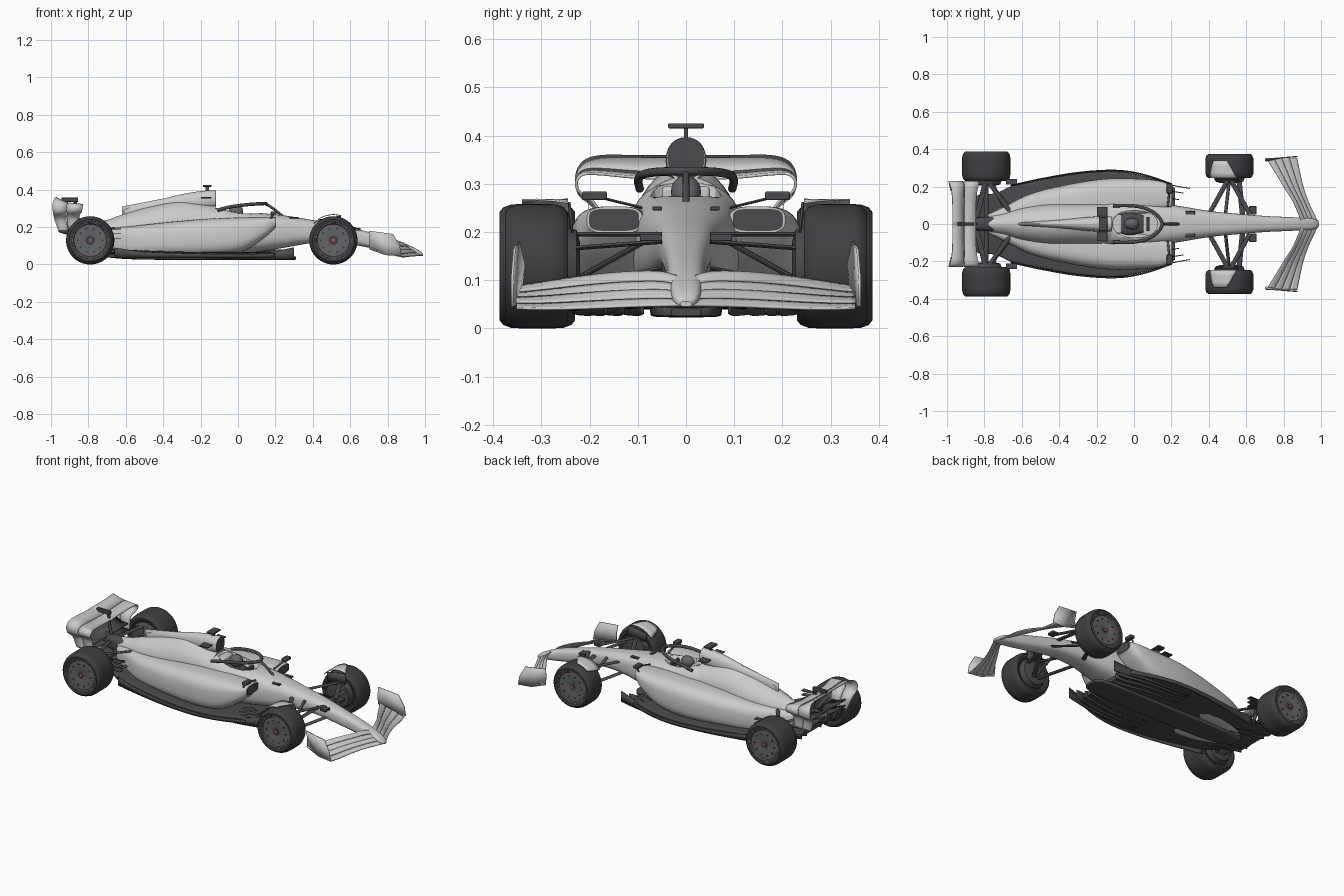
import bpy, bmesh, math
from mathutils import Vector

if "Cube" in bpy.data.objects:
    bpy.data.objects.remove(bpy.data.objects["Cube"])


def material(name, c):
    m = bpy.data.materials.new(name)
    m.diffuse_color = (*c, 1)
    m.use_nodes = True
    m.node_tree.nodes["Principled BSDF"].inputs["Base Color"].default_value = m.diffuse_color
    return m


DARK = material("carbon", (.07, .07, .075))
TYRE = material("rubber", (.05, .05, .055))
RIM = material("rim", (.13, .13, .14))
NUT = material("nut", (.3, .1, .12))


def make(name, verts, faces, mat=None, mirror=False, thick=0, angle=40):
    me = bpy.data.meshes.new(name)
    me.from_pydata([tuple(v) for v in verts], [], faces)
    bm = bmesh.new()
    bm.from_mesh(me)
    bmesh.ops.recalc_face_normals(bm, faces=bm.faces)
    bm.to_mesh(me)
    bm.free()
    ob = bpy.data.objects.new(name, me)
    bpy.context.collection.objects.link(ob)
    if mat:
        me.materials.append(mat)
    bpy.ops.object.select_all(action='DESELECT')
    bpy.context.view_layer.objects.active = ob
    ob.select_set(True)
    bpy.ops.object.shade_smooth_by_angle(angle=math.radians(angle))
    if thick:
        s = ob.modifiers.new("thickness", 'SOLIDIFY')
        s.thickness, s.offset = thick, 0
    if mirror:
        m = ob.modifiers.new("mirror", 'MIRROR')
        m.use_axis = (False, True, False)
    return ob


def smooth(pts, n):
    """Catmull-Rom resampling of tuples."""
    out = []
    for i in range(len(pts) - 1):
        q = [Vector(pts[min(max(i + j, 0), len(pts) - 1)]) for j in (-1, 0, 1, 2)]
        for k in range(n):
            t = k / n
            out.append(.5 * (2 * q[1] + (q[2] - q[0]) * t + (2 * q[0] - 5 * q[1] + 4 * q[2] - q[3]) * t * t
                             + (3 * q[1] - q[0] - 3 * q[2] + q[3]) * t ** 3))
    return out + [Vector(pts[-1])]


def skin(rings, caps=True):
    n = len(rings[0])
    faces = [(a * n + i, a * n + (i + 1) % n, (a + 1) * n + (i + 1) % n, (a + 1) * n + i)
             for a in range(len(rings) - 1) for i in range(n)]
    if caps:
        faces += [tuple(range(n)), tuple(range((len(rings) - 1) * n, len(rings) * n))]
    return [p for r in rings for p in r], faces


def loft(name, stations, e=2.5, mat=None, mirror=False, n=36, steps=5):
    """Superellipse sections: x, centre y, centre z, half width, half height."""
    rings = []
    for x, cy, cz, w, h in smooth(stations, steps):
        ring = []
        for i in range(n):
            a = 2 * math.pi * i / n
            c, s = math.cos(a), math.sin(a)
            ring.append((x, cy + w * math.copysign(abs(c) ** (2 / e), c), cz + h * math.copysign(abs(s) ** (2 / e), s)))
        rings.append(ring)
    return make(name, *skin(rings), mat, mirror)


def grid(name, rows, mat=None, mirror=False, thick=.005):
    m = len(rows[0])
    faces = [(a * m + i, a * m + i + 1, (a + 1) * m + i + 1, (a + 1) * m + i)
             for a in range(len(rows) - 1) for i in range(m - 1)]
    return make(name, [p for r in rows for p in r], faces, mat, mirror, thick)


def lathe(name, profile, cx, cz, mat, n=56):
    """Profile of (radius, y) revolved about the axle, both sides."""
    rings = [[(cx + r * math.cos(2 * math.pi * i / n), y, cz + r * math.sin(2 * math.pi * i / n)) for i in range(n)]
             for r, y in profile]
    return make(name, *skin(rings), mat, True, 0, 35)


def arm(name, p, q, wx=.014, wz=.005, mirror=True):
    rings = [[(c[0] + wx * math.cos(i * math.pi / 5), c[1], c[2] + wz * math.sin(i * math.pi / 5)) for i in range(10)]
             for c in (p, q)]
    make(name, *skin(rings), DARK, mirror)


def box(name, c, s, mat=DARK, mirror=False):
    v = [(c[0] + i * s[0] / 2, c[1] + j * s[1] / 2, c[2] + k * s[2] / 2)
         for i, j in ((-1, -1), (1, -1), (1, 1), (-1, 1)) for k in (-1, 1)]
    ob = make(name, *skin([v[0::2], v[1::2]]), mat, mirror)
    b = ob.modifiers.new("bevel", 'BEVEL')
    b.width, b.segments = min(s) * .2, 2
    return ob


def tube(name, pts, r, mat=DARK):
    rings, path = [], smooth(pts, 6)
    for i, p in enumerate(path):
        d = (path[min(i + 1, len(path) - 1)] - path[max(i - 1, 0)]).normalized()
        u = d.cross(Vector((0, 0, 1)) if abs(d.z) < .8 else Vector((0, 1, 0))).normalized()
        w = d.cross(u)
        rings.append([p + r * (u * math.cos(k * math.pi / 6) + w * math.sin(k * math.pi / 6)) for k in range(12)])
    return make(name, *skin(rings), mat)


# nose and survival cell, with the cockpit cut out
tub = loft("nose_and_chassis", [(x, 0, (b + t) / 2, w, (t - b) / 2) for x, w, b, t in (
    (.99, .012, .045, .056), (.955, .029, .047, .083), (.85, .036, .062, .13), (.7, .043, .09, .173),
    (.55, .055, .115, .21), (.4, .07, .115, .237), (.25, .095, .09, .262), (.12, .112, .07, .275),
    (0, .118, .06, .287), (-.12, .115, .06, .302), (-.3, .09, .06, .28))], e=2.8)
cut = loft("cockpit_cutter", [(0, 0, 0, 1, 1), (1, 0, 0, 1, 1)], e=2.2, steps=1)
for v in cut.data.vertices:
    v.co = (.005 + v.co.z * .12, v.co.y * .072, .22 + v.co.x * .2)
bm = bmesh.new()
bm.from_mesh(cut.data)
bmesh.ops.recalc_face_normals(bm, faces=bm.faces)
bm.to_mesh(cut.data)
bm.free()
mod = tub.modifiers.new("cockpit", 'BOOLEAN')
mod.operation, mod.object = 'DIFFERENCE', cut
bpy.context.view_layer.objects.active = tub
bpy.ops.object.modifier_apply(modifier=mod.name)
bpy.data.objects.remove(cut)

# engine cover, fin, airbox and sidepods
loft("airbox", [(-.12, 0, .35, .04, .046), (-.17, 0, .345, .042, .05), (-.28, 0, .325, .034, .055),
                (-.45, 0, .285, .02, .055), (-.61, 0, .26, .008, .045)], e=2.2)
loft("engine_cover", [(-.12, 0, .23, .105, .085), (-.3, 0, .225, .105, .115), (-.45, 0, .205, .105, .11),
                      (-.6, 0, .185, .085, .088), (-.7, 0, .18, .055, .058), (-.78, 0, .18, .04, .04)], e=1.8)
fin = [(-.15, .396), (-.2, .391), (-.62, .31), (-.62, .22), (-.2, .3)]
make("engine_fin", [(x, 0, z) for x, z in fin], [(0, 1, 2, 3, 4)], None, False, .012)
loft("airbox_intake", [(-.121, 0, .353, .038, .042), (-.117, 0, .353, .038, .042)], 2.4, DARK, steps=1)
loft("sidepod", [(.2, .148, .225, .058, .028), (.14, .15, .197, .08, .056), (.02, .142, .16, .1, .092),
                 (-.15, .135, .146, .107, .1), (-.35, .112, .137, .1, .092), (-.55, .083, .127, .08, .08),
                 (-.68, .05, .125, .05, .07), (-.78, .03, .14, .022, .045)], 3, None, True)
loft("sidepod_intake", [(.199, .149, .225, .052, .023), (.203, .149, .225, .052, .023)], 4, DARK, True, steps=1)

# floor, plank, underfloor fences and diffuser strakes
loft("floor", [(.22, 0, .055, .19, .012), (.17, 0, .055, .22, .014), (.05, 0, .053, .258, .014), (-.1, 0, .053, .282, .014),
               (-.3, 0, .056, .27, .013), (-.5, 0, .062, .235, .013), (-.66, 0, .07, .2, .014),
               (-.74, 0, .085, .165, .014), (-.88, 0, .125, .15, .012)], 5, DARK)
loft("plank", [(.31, 0, .034, .03, .008), (.2, 0, .035, .07, .012), (-.5, 0, .04, .07, .014), (-.72, 0, .06, .04, .02)], 6, DARK)
for i, (y, x1) in enumerate(((.1, .22), (.14, .24), (.175, .265), (.2, .3))):
    rows = [(x1, y - .01, .03, .05 + i * .014), (x1 - .06, y, .026, .08), (x1 - .2, y + .025, .028, .055),
            (-.2, y + .035, .034, .055)]
    grid("floor_fence", [[(x, yy, a), (x, yy, b)] for x, yy, a, b in smooth(rows, 4)], DARK, True)
grid("floor_edge_wing", [[(x, y, .036), (x, y + .004, z)] for x, y, z in smooth(
    [(.2, .212, .06), (.05, .262, .056), (-.1, .284, .056), (-.3, .272, .06), (-.5, .238, .068), (-.66, .203, .09)], 4)],
    DARK, True)
for y in (.07, .12):
    grid("diffuser_strake", [[(-.62, y, .045), (-.62, y, .065)], [(-.86, y, .085), (-.86, y, .12)]], DARK, True)
loft("gearbox_tail", [(-.7, 0, .16, .045, .06), (-.85, 0, .18, .033, .04), (-.96, 0, .195, .02, .022)], 3, DARK)

# front wing: four swept elements
span = smooth([(0, .988, .9, .048, .1), (.05, .965, .88, .047, .115), (.12, .932, .85, .045, .115),
               (.2, .905, .8, .042, .108), (.29, .885, .745, .04, .095), (.352, .872, .705, .042, .085)], 4)
for k in range(4):
    rows = []
    for y, lx, tx, lz, tz in span:
        f = [(k + j * .325) / 4 for j in range(4)]
        rows.append([(lx + (tx - lx) * t, y, lz + (tz - lz) * t ** 1.15 + .002 * (k % 2)) for t in f])
    grid("front_wing_element", rows, None, True)
grid("front_wing_endplate", [
    [(.875, .36, .045), (.79, .353, .05), (.703, .342, .08)], [(.865, .361, .10), (.785, .353, .11), (.702, .336, .13)],
    [(.83, .356, .163), (.77, .353, .171), (.70, .347, .18)]], None, True)

# rear wing: plane and flap rolling round into the endplates
tips = smooth([(0, .31, .357, -.845, -.97), (.1, .313, .357, -.845, -.97), (.175, .32, .357, -.838, -.975),
               (.212, .32, .345, -.83, -.985), (.227, .305, .316, -.83, -.993), (.222, .284, .28, -.835, -.99),
               (.198, .268, .258, -.845, -.985), (.18, .24, .235, -.85, -.98), (.175, .18, .18, -.85, -.96)], 4)
for name, ts in (("rear_wing_plane", (0, .25, .5)), ("rear_wing_flap", (.52, .75, 1))):
    grid(name, [[(lx + (tx - lx) * t, y, lz + (tz - lz) * t * t) for t in ts] for y, lz, tz, lx, tx in tips],
         None, True, .006)
for z in (.19, .225):
    grid("beam_wing", [[(-.86, y, z - .012), (-.9, y, z - .01), (-.95, y, z + .012)] for y in (0, .1, .176)], DARK, True, .006)
tube("rear_wing_pillar", [(-.84, 0, .19), (-.86, 0, .26), (-.87, 0, .33), (-.9, 0, .352)], .009)
box("flap_actuator", (-.9, 0, .346), (.09, .016, .024))

# wheels, covers, bolts and brake drums
for end, cx, y0, y1 in (("front", .51, .245, .375), ("rear", -.79, .23, .387)):
    R = .129
    lathe(end + "_tyre", [(.09, y0 + .012), (.098, y0 + .002), (.112, y0), (.122, y0 + .008), (.128, y0 + .024),
                          (R, y0 + .045), (R, y1 - .045), (.128, y1 - .024), (.122, y1 - .008), (.112, y1),
                          (.098, y1 - .002), (.09, y1 - .012)], cx, R, TYRE)
    lathe(end + "_wheel_cover", [(.097, y1 - .014), (.097, y1 - .003), (.09, y1 - .004), (.086, y1 - .01), (.04, y1 - .008),
                                 (.025, y1 - .012), (.02, y1 - .012)], cx, R, RIM)
    lathe(end + "_wheel_nut", [(.011, y1 - .014), (.011, y1 - .004), (.006, y1 - .002)], cx, R, NUT, 12)
    for i in range(10):
        a = i * math.pi / 5
        lathe(end + "_cover_hole", [(.006, y1 - .013), (.006, y1 - .007)], cx + .065 * math.cos(a),
              R + .065 * math.sin(a), TYRE, 10)
    lathe(end + "_brake_drum", [(.05, y0 - .025), (.075, y0 - .018), (.088, y0 + .02)], cx, R, DARK, 32)

# suspension arms
for x in (.4, .62):
    arm("front_upper_arm", (x, .05, .195), (.51, .25, .195))
    arm("front_lower_arm", (x, .05, .125), (.51, .25, .085))
arm("front_push_rod", (.49, .06, .195), (.51, .24, .095), .009, .007)
arm("steering_rod", (.58, .05, .18), (.56, .25, .165))
for x in (-.64, -.84):
    arm("rear_upper_arm", (x, .035, .19), (-.79, .24, .2))
    arm("rear_lower_arm", (x, .05, .12), (-.79, .24, .08))
arm("rear_pull_rod", (-.68, .05, .11), (-.76, .23, .19), .008, .006)
arm("driveshaft", (-.79, .03, .145), (-.79, .24, .135), .013, .013)

# winglets over the front tyres and beside the rear tyres
rows = []
for y, a, b in ((.245, 72, 140), (.275, 80, 138), (.31, 88, 134), (.34, 96, 128)):
    rows.append([(.51 + .136 * math.cos(math.radians(a + (b - a) * i / 8)), y,
                  .131 + .136 * math.sin(math.radians(a + (b - a) * i / 8))) for i in range(9)])
grid("front_tyre_winglet", rows, None, True, .004)
grid("front_tyre_deflector", [[(.55, .242, .262), (.43, .242, .24)], [(.56, .236, .2), (.44, .236, .19)]], DARK, True)
for z in (.14, .165, .19):
    box("rear_brake_winglet", (-.655, .225, z), (.06, .03, .004), DARK, True)

# head protection hoop, driver's helmet, steering wheel
side = [(-.11, .096, .29), (-.05, .099, .306), (.03, .092, .318), (.1, .065, .324), (.145, .02, .326)]
tube("halo_hoop", side + [(x, -y, z) for x, y, z in reversed(side)], .009)
tube("halo_pillar", [(.145, 0, .325), (.18, 0, .305), (.24, 0, .258)], .007)
loft("helmet", [(-.05, 0, .283, .006, .008), (-.043, 0, .283, .02, .022), (-.02, 0, .283, .03, .034),
                (.005, 0, .282, .03, .033), (.022, 0, .28, .02, .022), (.028, 0, .278, .006, .008)], 2, RIM, n=24)
loft("driver_shoulders", [(-.07, 0, .23, .05, .02), (-.02, 0, .23, .06, .025), (.05, 0, .225, .045, .015)], 2.5, DARK)
box("steering_wheel", (.075, 0, .25), (.015, .075, .035))
box("headrest", (-.09, 0, .275), (.05, .1, .04), None)

# mirrors, camera bar and small fins
box("mirror", (.19, .19, .275), (.03, .052, .018), DARK, True)
arm("mirror_stalk", (.18, .09, .25), (.19, .18, .272), .006, .003)
arm("mirror_strut", (.175, .2, .24), (.185, .205, .27), .006, .003)
box("camera_bar", (-.165, 0, .42), (.045, .074, .01))
box("camera_post", (-.165, 0, .404), (.02, .008, .035))
box("airbox_winglet", (-.17, .066, .357), (.055, .05, .006), DARK, True)
box("nose_camera", (.635, .073, .188), (.04, .045, .014), DARK, True)
box("nose_slot", (.3, .06, .249), (.05, .02, .008), DARK, True)
